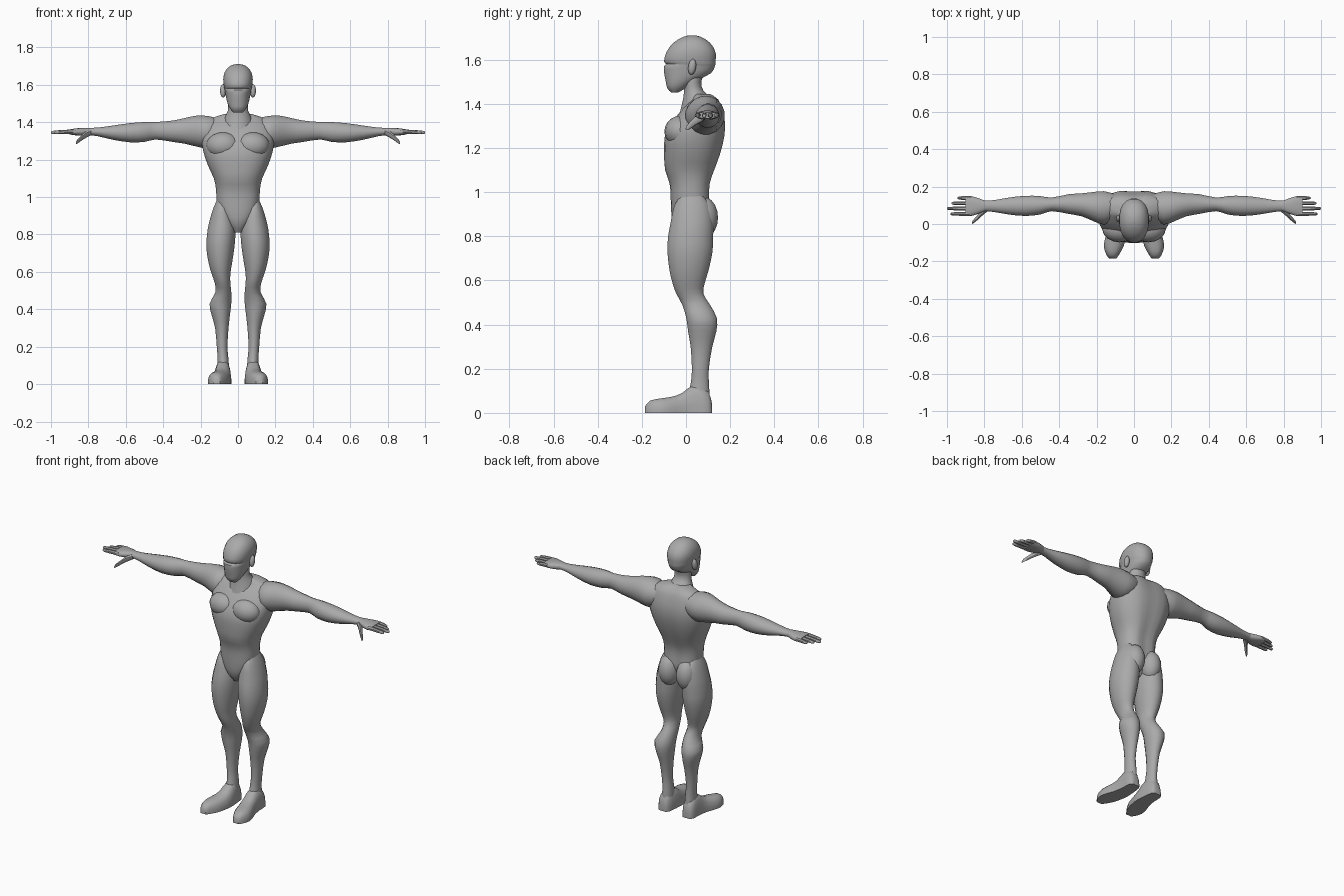
import bpy, bmesh, math
from mathutils import Matrix

grey = bpy.data.materials.new("matte_grey")
grey.diffuse_color = (0.4, 0.4, 0.4, 1)


def finish(name, bm, mirror):
    bmesh.ops.recalc_face_normals(bm, faces=bm.faces)
    mesh = bpy.data.meshes.new(name)
    bm.to_mesh(mesh)
    bm.free()
    ob = bpy.data.objects.new(name, mesh)
    bpy.context.collection.objects.link(ob)
    mesh.materials.append(grey)
    if mirror:
        mod = ob.modifiers.new("mirror", 'MIRROR')
        mod.use_bisect_axis[0] = False
        mod.use_mirror_merge = False
    bpy.ops.object.select_all(action='DESELECT')
    ob.select_set(True)
    bpy.context.view_layer.objects.active = ob
    bpy.ops.object.shade_smooth_by_angle(angle=math.radians(42))
    return ob


def smooth_rows(rows, steps):
    """Insert Catmull-Rom rows between the given sections."""
    out = []
    for i in range(len(rows) - 1):
        p0, p1 = rows[max(i - 1, 0)], rows[i]
        p2, p3 = rows[i + 1], rows[min(i + 2, len(rows) - 1)]
        for k in range(steps):
            t = k / steps
            out.append([0.5 * (2 * b + (c - a) * t + (2 * a - 5 * b + 4 * c - d) * t * t
                               + (3 * b - a - 3 * c + d) * t ** 3)
                        for a, b, c, d in zip(p0, p1, p2, p3)])
    return out + [rows[-1]]


def loft(name, axis, rows, n=16, power=1.0, steps=2, mirror=True, groove=0.0):
    """Rows are (position, a_min, a_max, b_min, b_max) across the axis."""
    bm = bmesh.new()
    rings = []
    for t, a0, a1, b0, b1 in smooth_rows(rows, steps):
        ring = []
        for k in range(n):
            ang = 2 * math.pi * (k + 0.5) / n
            c, s = math.cos(ang), math.sin(ang)
            a = (a0 + a1) / 2 + (a1 - a0) / 2 * math.copysign(abs(c) ** power, c)
            b = (b0 + b1) / 2 + (b1 - b0) / 2 * math.copysign(abs(s) ** power, s)
            if s > 0:
                b -= groove * math.exp(-(a / 0.035) ** 2)
            co = {'x': (t, a, b), 'y': (a, t, b), 'z': (a, b, t)}[axis]
            ring.append(bm.verts.new((co[0], co[1], max(co[2], 0))))
        rings.append(ring)
    for r, q in zip(rings, rings[1:]):
        for k in range(n):
            j = (k + 1) % n
            bm.faces.new((r[k], r[j], q[j], q[k]))
    bm.faces.new(rings[0])
    bm.faces.new(rings[-1])
    return finish(name, bm, mirror)


def ellipsoid(name, centre, radii, tilt=0.0):
    bm = bmesh.new()
    bmesh.ops.create_uvsphere(bm, u_segments=16, v_segments=10, radius=1)
    m = (Matrix.Translation(centre) @ Matrix.Rotation(tilt, 4, 'X')
         @ Matrix.Diagonal((*radii, 1)))
    bmesh.ops.transform(bm, matrix=m, verts=bm.verts)
    return finish(name, bm, True)


# Torso from crotch to collar, with a shallow spine groove
loft("torso", 'z', [
    (0.81, -0.022, 0.022, -0.03, 0.06), (0.86, -0.065, 0.065, -0.06, 0.09),
    (0.92, -0.105, 0.105, -0.068, 0.115), (0.98, -0.115, 0.115, -0.07, 0.112),
    (1.04, -0.118, 0.118, -0.075, 0.115), (1.10, -0.13, 0.13, -0.095, 0.135),
    (1.17, -0.162, 0.162, -0.10, 0.16), (1.25, -0.188, 0.188, -0.097, 0.18),
    (1.32, -0.195, 0.195, -0.06, 0.182), (1.38, -0.18, 0.18, -0.015, 0.168),
    (1.42, -0.145, 0.145, 0.025, 0.15), (1.445, -0.07, 0.07, 0.03, 0.12)],
    n=28, power=0.85, mirror=False, groove=0.016)
ellipsoid("chest_muscle", (0.078, -0.025, 1.275), (0.092, 0.073, 0.072))
ellipsoid("buttock", (0.062, 0.077, 0.885), (0.062, 0.068, 0.095))

# Neck and head
loft("neck", 'z', [
    (1.36, -0.09, 0.09, -0.03, 0.15), (1.42, -0.075, 0.075, -0.015, 0.122),
    (1.46, -0.056, 0.056, -0.01, 0.08), (1.50, -0.053, 0.053, -0.01, 0.07),
    (1.56, -0.052, 0.052, -0.01, 0.09)], mirror=False)
loft("head", 'z', [
    (1.452, -0.026, 0.026, -0.068, -0.035), (1.472, -0.043, 0.043, -0.086, 0.0),
    (1.50, -0.056, 0.056, -0.092, 0.04), (1.54, -0.066, 0.066, -0.10, 0.115),
    (1.572, -0.071, 0.071, -0.101, 0.132), (1.58, -0.073, 0.073, -0.09, 0.134),
    (1.592, -0.076, 0.076, -0.101, 0.135), (1.63, -0.08, 0.08, -0.092, 0.136),
    (1.665, -0.073, 0.073, -0.07, 0.12), (1.69, -0.056, 0.056, -0.04, 0.094),
    (1.705, -0.034, 0.034, -0.01, 0.065), (1.711, -0.01, 0.01, 0.015, 0.04)],
    n=20, power=0.88, mirror=False)
ellipsoid("ear", (0.08, 0.028, 1.568), (0.016, 0.018, 0.036), -0.15)

# Legs
loft("leg", 'z', [
    (0.99, 0.075, 0.11, -0.02, 0.07), (0.94, 0.04, 0.133, -0.055, 0.11),
    (0.86, 0.014, 0.157, -0.072, 0.125), (0.80, 0.012, 0.167, -0.083, 0.125),
    (0.73, 0.018, 0.171, -0.086, 0.122), (0.65, 0.03, 0.159, -0.077, 0.105),
    (0.59, 0.04, 0.142, -0.063, 0.087), (0.54, 0.04, 0.125, -0.045, 0.08),
    (0.49, 0.035, 0.122, -0.018, 0.11), (0.43, 0.035, 0.153, 0.0, 0.141),
    (0.37, 0.042, 0.142, 0.008, 0.139), (0.30, 0.05, 0.123, 0.02, 0.12),
    (0.20, 0.056, 0.114, 0.026, 0.104), (0.13, 0.05, 0.11, 0.02, 0.105),
    (0.05, 0.045, 0.115, 0.0, 0.11)])

# Flat-soled feet, slightly turned out
loft("foot", 'y', [
    (0.118, 0.06, 0.105, -0.04, 0.04), (0.10, 0.046, 0.122, -0.10, 0.10),
    (0.04, 0.038, 0.125, -0.13, 0.13), (-0.02, 0.035, 0.135, -0.09, 0.09),
    (-0.07, 0.042, 0.153, -0.073, 0.073), (-0.12, 0.055, 0.162, -0.066, 0.066),
    (-0.165, 0.08, 0.148, -0.055, 0.055), (-0.185, 0.095, 0.132, -0.03, 0.03)],
    power=0.75)

# Arms held straight out to the sides
loft("arm", 'x', [
    (0.10, 0.03, 0.16, 1.29, 1.42), (0.16, -0.005, 0.177, 1.26, 1.435),
    (0.22, 0.015, 0.172, 1.268, 1.437), (0.28, 0.04, 0.165, 1.283, 1.425),
    (0.35, 0.053, 0.16, 1.294, 1.41), (0.44, 0.068, 0.142, 1.307, 1.402),
    (0.50, 0.05, 0.15, 1.294, 1.402), (0.58, 0.042, 0.152, 1.292, 1.396),
    (0.67, 0.05, 0.142, 1.306, 1.383), (0.75, 0.064, 0.128, 1.325, 1.372),
    (0.81, 0.069, 0.126, 1.332, 1.370)])

# Hands with separate fingers and a lowered thumb
loft("palm", 'x', [
    (0.79, 0.072, 0.122, 1.333, 1.37), (0.83, 0.055, 0.138, 1.328, 1.37),
    (0.87, 0.042, 0.149, 1.33, 1.367), (0.90, 0.041, 0.149, 1.335, 1.362)], power=0.8)
fingers = [("little_finger", 0.139, 0.945), ("ring_finger", 0.111, 0.975),
           ("middle_finger", 0.083, 1.0), ("index_finger", 0.054, 0.982)]
for name, y, tip in fingers:
    loft(name, 'x', [
        (0.87, y - 0.012, y + 0.012, 1.338, 1.362),
        ((0.87 + tip) / 2, y - 0.011, y + 0.011, 1.337, 1.36),
        (tip - 0.01, y - 0.009, y + 0.009, 1.336, 1.355),
        (tip, y - 0.004, y + 0.004, 1.341, 1.35)], n=8)
loft("thumb", 'x', [
    (0.785, 0.065, 0.10, 1.33, 1.362), (0.815, 0.04, 0.078, 1.314, 1.352),
    (0.84, 0.017, 0.045, 1.298, 1.328), (0.86, 0.002, 0.022, 1.284, 1.308),
    (0.867, -0.002, 0.008, 1.282, 1.292)], n=8)
